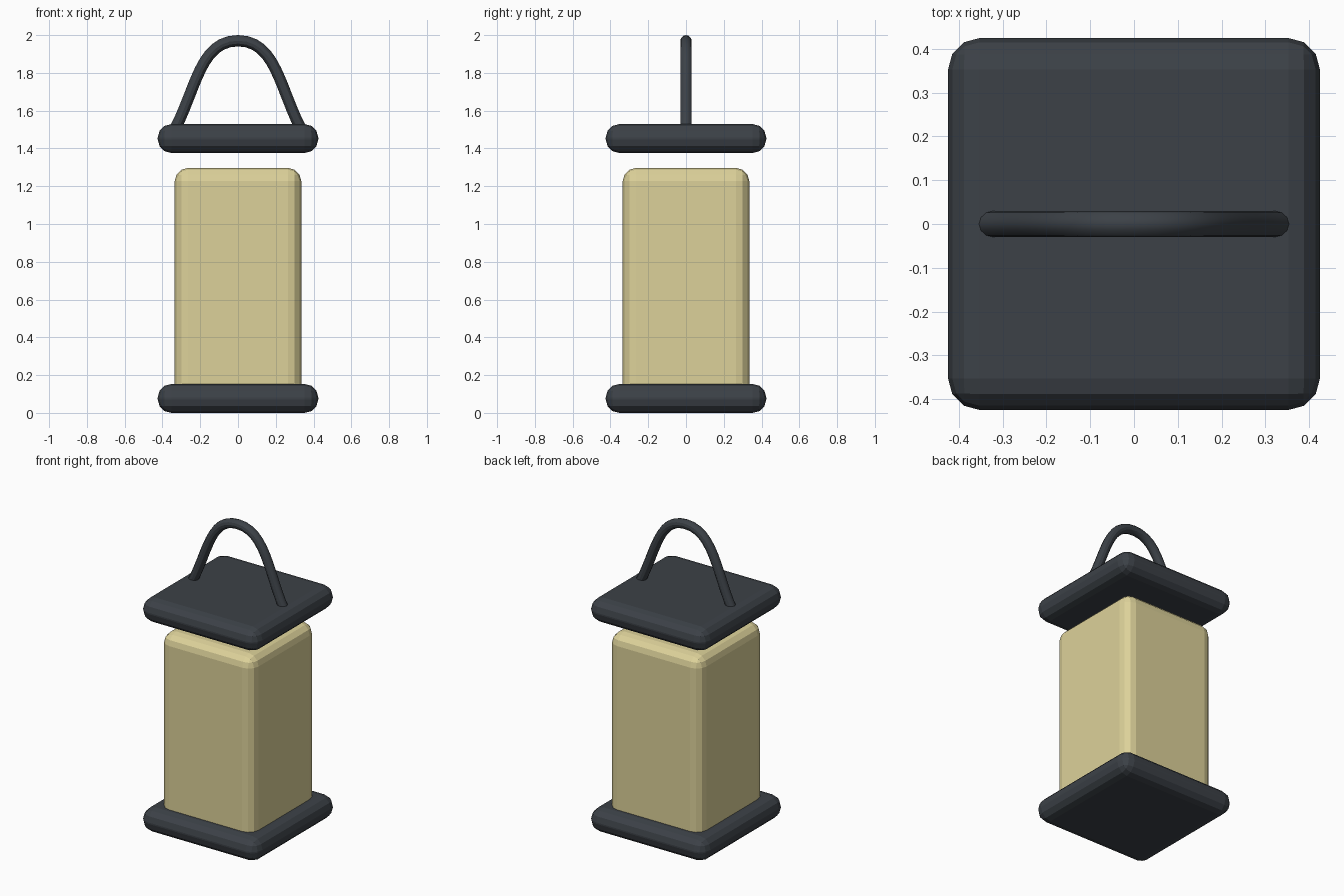
import bpy

cube = bpy.data.objects.get("Cube")
if cube:
    bpy.data.objects.remove(cube, do_unlink=True)


def make_material(name, color):
    mat = bpy.data.materials.new(name)
    mat.use_nodes = True
    mat.diffuse_color = (*color, 1)
    mat.node_tree.nodes["Principled BSDF"].inputs["Base Color"].default_value = (*color, 1)
    return mat


dark_metal = make_material("dark_metal", (0.045, 0.053, 0.063))
warm_glass = make_material("warm_glass", (0.72, 0.64, 0.32))


def rounded_box(name, width, bottom, top, bevel, mat):
    """Square block with faceted rounded edges."""
    bpy.ops.mesh.primitive_cube_add(size=1, location=(0, 0, (bottom + top) / 2))
    box = bpy.context.object
    box.name = name
    box.scale = (width, width, top - bottom)
    bpy.ops.object.transform_apply(location=False, rotation=False, scale=True)
    mod = box.modifiers.new("rounding", "BEVEL")
    mod.width = bevel
    mod.segments = 3
    box.data.materials.append(mat)
    return box


# Base, glowing body and floating lid
rounded_box("base_plate", 0.85, 0, 0.153, 0.072, dark_metal)
rounded_box("lantern_body", 0.67, 0.08, 1.297, 0.07, warm_glass)
rounded_box("lid_plate", 0.85, 1.376, 1.529, 0.072, dark_metal)

# Arched carrying handle
curve = bpy.data.curves.new("handle", "CURVE")
curve.dimensions = "3D"
curve.bevel_depth = 0.03
curve.bevel_resolution = 4
curve.resolution_u = 12
curve.use_fill_caps = True
spline = curve.splines.new("BEZIER")
spline.bezier_points.add(2)
for point, side in zip(spline.bezier_points, (-1, 0, 1)):
    point.handle_left_type = point.handle_right_type = "FREE"
    if side:
        point.co = (side * 0.335, 0, 1.5)
        inner = (side * 0.22, 0, 1.72)
        outer = (side * 0.37, 0, 1.43)
        point.handle_left = outer if side < 0 else inner
        point.handle_right = inner if side < 0 else outer
    else:
        point.co = (0, 0, 1.97)
        point.handle_left = (-0.2, 0, 1.97)
        point.handle_right = (0.2, 0, 1.97)
handle = bpy.data.objects.new("handle", curve)
bpy.context.collection.objects.link(handle)
curve.materials.append(dark_metal)

# Smooth round tube
bpy.ops.object.select_all(action="DESELECT")
handle.select_set(True)
bpy.context.view_layer.objects.active = handle
bpy.ops.object.convert(target="MESH")
bpy.ops.object.shade_smooth_by_angle()
